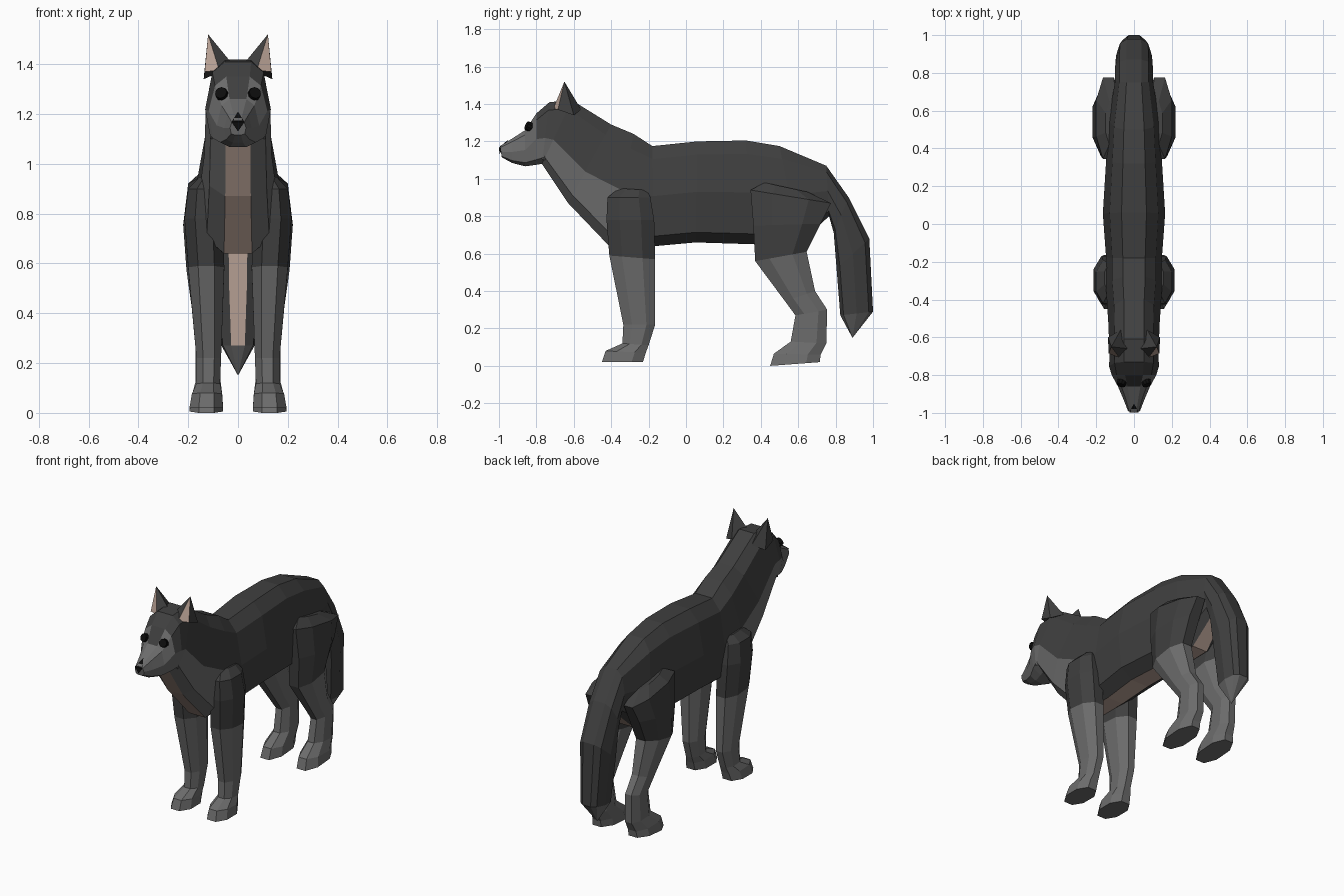
import bpy, bmesh
from mathutils import Vector, Matrix

if "Cube" in bpy.data.objects:
    bpy.data.objects.remove(bpy.data.objects["Cube"])


def material(name, r, g, b):
    m = bpy.data.materials.new(name)
    m.diffuse_color = (r, g, b, 1)
    m.use_nodes = True
    m.node_tree.nodes["Principled BSDF"].inputs["Base Color"].default_value = m.diffuse_color
    return m


MATS = [material("dark_fur", .05, .05, .05), material("light_fur", .15, .15, .15),
        material("tan_fur", .50, .37, .31), material("black", .004, .004, .004)]
DARK, LIGHT, TAN, BLACK = range(4)


def finish(name, bm, mirror=False):
    bmesh.ops.remove_doubles(bm, verts=bm.verts, dist=.0005)
    bmesh.ops.recalc_face_normals(bm, faces=bm.faces)
    me = bpy.data.meshes.new(name)
    bm.to_mesh(me)
    bm.free()
    for m in MATS:
        me.materials.append(m)
    ob = bpy.data.objects.new(name, me)
    bpy.context.collection.objects.link(ob)
    if mirror:
        ob.modifiers.new("Mirror", 'MIRROR')
    return ob


def loft(name, rings, paint, cap_start=None, cap_end=None, mirror=False):
    """Skin a list of closed rings; paint(band, segment) gives the colour."""
    bm = bmesh.new()
    rows = [[bm.verts.new(p) for p in ring] for ring in rings]
    n = len(rows[0])
    for i in range(len(rows) - 1):
        for j in range(n):
            k = (j + 1) % n
            f = bm.faces.new((rows[i][j], rows[i][k], rows[i + 1][k], rows[i + 1][j]))
            f.material_index = paint(i, j)
    for row, col in ((rows[0], cap_start), (rows[-1], cap_end)):
        if col is not None:
            bm.faces.new(row).material_index = col
    return finish(name, bm, mirror)


def trunk_ring(s):
    """Ten-point section hung between a top and a bottom point."""
    yt, zt, yb, zb, w, tm = s
    half = [(w * k, yt + (yb - yt) * t, zt + (zb - zt) * t)
            for k, t in zip((.4, .78, 1, .85, .38), (0, .13, tm, .9, 1))]
    return half + [(-x, y, z) for x, y, z in reversed(half)]


def row_of(j):  # 0 = spine strip ... 5 = belly strip
    return j + 1 if j <= 4 else 9 - j


# Section: top y, z, bottom y, z, half width, height of the widest line
NAPE = (-.61, 1.42, -.77, 1.08, .13, .62)
RUMP = (.75, 1.07, .765, .80, .10, .5)

head = [(-.995, 1.175, -.985, 1.115, .032, .5),
        (-.93, 1.215, -.93, 1.085, .055, .55),
        (-.86, 1.26, -.86, 1.067, .085, .55),
        (-.80, 1.35, -.80, 1.075, .118, .5),
        (-.73, 1.41, -.77, 1.08, .132, .58), NAPE]


def paint_head(i, j):
    r = row_of(j)
    if i < 2 or r >= 3:
        return LIGHT
    return LIGHT if i == 2 and r > 0 else DARK


loft("head", [trunk_ring(s) for s in head], paint_head, cap_start=LIGHT)

body = [NAPE,
        (-.40, 1.29, -.63, .87, .135, .6),
        (-.28, 1.24, -.41, .64, .148, .5),
        (-.18, 1.175, -.17, .64, .148, .5),
        (.06, 1.20, .05, .66, .165, .5),
        (.32, 1.205, .37, .65, .147, .5),
        (.50, 1.175, .60, .65, .135, .5), RUMP]


def paint_body(i, j):
    r = row_of(j)
    if r == 5:
        return TAN
    return LIGHT if i < 2 and r >= 3 else DARK


loft("body", [trunk_ring(s) for s in body], paint_body)

# Tail, closing to a point
tail = [RUMP,
        (.87, .90, .79, .71, .10, .5),
        (.98, .68, .805, .52, .095, .5),
        (1.0, .29, .825, .27, .072, .5),
        (.89, .15, .89, .15, 0, .5)]
loft("tail", [trunk_ring(s) for s in tail],
     lambda i, j: LIGHT if i == 3 else TAN if row_of(j) == 5 and i < 3 else DARK)


def leg_ring(s):
    """Cut-corner section from front y, z to back y, z and inner x to outer x."""
    y0, z0, y1, z1, x0, x1 = s
    out = []
    for u, v in ((1, .45), (.45, 1), (-.45, 1), (-1, .45),
                 (-1, -.45), (-.45, -1), (.45, -1), (1, -.45)):
        t = (v + 1) / 2
        out.append(((x0 + x1) / 2 + u * (x1 - x0) / 2,
                    y0 + (y1 - y0) * t, z0 + (z1 - z0) * t))
    return out


front_leg = [(-.36, .95, -.21, .94, .08, .155),
             (-.42, .90, -.19, .90, .07, .20),
             (-.425, .78, -.17, .78, .06, .215),
             (-.41, .59, -.165, .57, .055, .20),
             (-.335, .22, -.165, .22, .068, .167),
             (-.34, .12, -.20, .11, .072, .167),
             (-.43, .08, -.215, .07, .064, .185),
             (-.45, .02, -.23, .02, .06, .195)]
hind_leg = [(.42, .98, .65, .93, .08, .15),
            (.345, .94, .775, .87, .07, .20),
            (.36, .75, .72, .76, .06, .22),
            (.37, .56, .645, .61, .06, .207),
            (.53, .345, .69, .40, .075, .177),
            (.585, .27, .755, .30, .075, .17),
            (.56, .13, .75, .12, .07, .17),
            (.47, .065, .72, .06, .062, .187),
            (.45, 0, .715, .02, .06, .195)]
for name, rings in (("front_legs", front_leg), ("hind_legs", hind_leg)):
    loft(name, [leg_ring(s) for s in rings], lambda i, j: DARK if i < 3 else LIGHT,
         cap_start=DARK, cap_end=LIGHT, mirror=True)


def spike(name, base, tip, colours, mirror=True):
    """Pyramid over a base loop, one colour per side."""
    bm = bmesh.new()
    loop = [bm.verts.new(p) for p in base]
    top = bm.verts.new(tip)
    for k, c in enumerate(colours):
        bm.faces.new((loop[k], loop[(k + 1) % len(loop)], top)).material_index = c
    bm.faces.new(loop).material_index = colours[-1]
    return finish(name, bm, mirror)


# Ears with a pale inner face
spike("ears", [(.075, -.71, 1.375), (.134, -.685, 1.37), (.138, -.60, 1.34),
               (.07, -.56, 1.37), (.03, -.66, 1.41)],
      (.12, -.65, 1.52), [TAN, DARK, DARK, DARK, DARK])

# Cheek tufts behind the jaw
spike("cheek_tufts", [(.08, -.80, 1.17), (.115, -.72, 1.19), (.09, -.73, 1.10)],
      (.112, -.765, 1.10), [LIGHT] * 3)

# Nose wedge
spike("nose", [(-.026, -.999, 1.168), (.026, -.999, 1.168), (0, -.998, 1.13)],
      (0, -.95, 1.21), [BLACK] * 3, mirror=False)

# Eyes: flat discs facing forwards and slightly outwards
bm = bmesh.new()
aim = Vector((.3, -1, .45)).to_track_quat('Z', 'Y').to_matrix().to_4x4()
bmesh.ops.create_cone(bm, cap_ends=True, segments=10, radius1=.027, radius2=.024, depth=.03,
                      matrix=Matrix.Translation((.065, -.84, 1.28)) @ aim)
for f in bm.faces:
    f.material_index = BLACK
finish("eyes", bm, mirror=True)
